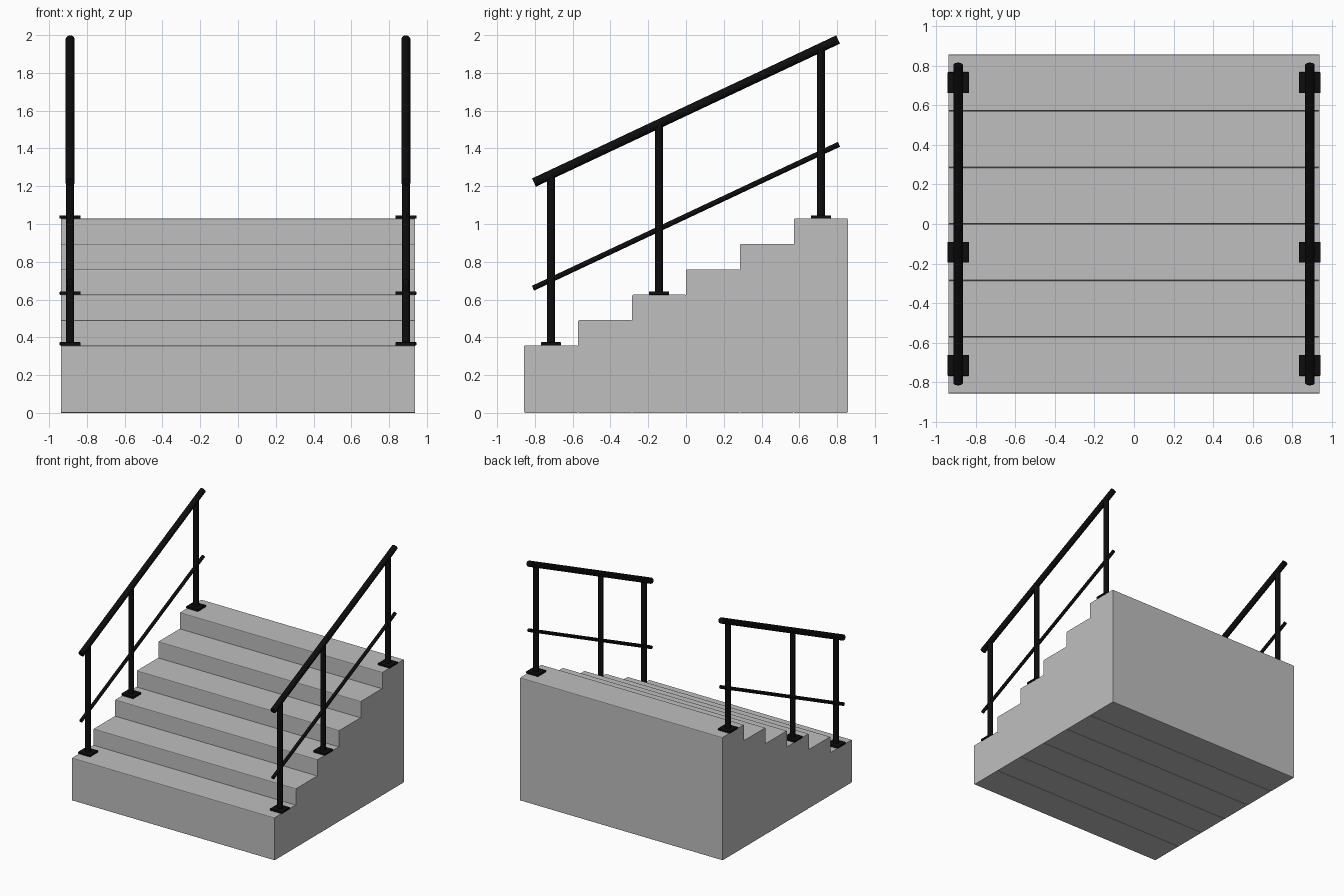
import bpy
import bmesh
from mathutils import Vector

default = bpy.data.objects.get("Cube")
if default:
    bpy.data.objects.remove(default, do_unlink=True)

STEPS = 6
TREAD = 0.2857
RISE = 0.1344
BASE = 0.357
HALF_WIDTH = 0.937
RAIL_X = 0.889
SLOPE = RISE / TREAD


def make_material(name, value, roughness):
    mat = bpy.data.materials.new(name)
    mat.use_nodes = True
    color = (value, value, value, 1)
    mat.diffuse_color = color
    shader = mat.node_tree.nodes["Principled BSDF"]
    shader.inputs["Base Color"].default_value = color
    shader.inputs["Roughness"].default_value = roughness
    return mat


concrete = make_material("concrete grey", 0.52, 0.9)
black = make_material("black metal", 0.004, 0.5)


def finish(bm, name, mat):
    mesh = bpy.data.meshes.new(name)
    bm.to_mesh(mesh)
    bm.free()
    mesh.materials.append(mat)
    obj = bpy.data.objects.new(name, mesh)
    bpy.context.collection.objects.link(obj)
    return obj


def box(name, center, size, mat, bevel, long_edges_only=False):
    bm = bmesh.new()
    bmesh.ops.create_cube(bm, size=1)
    bmesh.ops.scale(bm, vec=size, verts=bm.verts)
    bmesh.ops.translate(bm, vec=center, verts=bm.verts)
    edges = [e for e in bm.edges if not long_edges_only
             or abs(e.verts[0].co.x - e.verts[1].co.x) > size[0] / 2]
    bmesh.ops.bevel(bm, geom=edges, offset=bevel, segments=2, profile=0.5, affect='EDGES')
    return finish(bm, name, mat)


def tube(name, start, end, radius, mat):
    start, end = Vector(start), Vector(end)
    axis = end - start
    bm = bmesh.new()
    bmesh.ops.create_cone(bm, cap_ends=True, segments=20, radius1=radius,
                          radius2=radius, depth=axis.length)
    obj = finish(bm, name, mat)
    obj.rotation_mode = 'QUATERNION'
    obj.rotation_quaternion = axis.to_track_quat('Z', 'Y')
    obj.location = (start + end) / 2
    bpy.ops.object.select_all(action='DESELECT')
    obj.select_set(True)
    bpy.context.view_layer.objects.active = obj
    bpy.ops.object.shade_smooth_by_angle()
    return obj


def step_y(i):
    return (i - (STEPS - 1) / 2) * TREAD


def step_top(i):
    return BASE + i * RISE


# Solid steps, each reaching the ground, with softened long edges
for i in range(STEPS):
    top = step_top(i)
    box(f"step_{i + 1}", (0, step_y(i), top / 2), (2 * HALF_WIDTH, TREAD, top),
        concrete, 0.006, long_edges_only=True)

# Railings on both sides
for side, sign in (("left", 1), ("right", -1)):
    x = sign * RAIL_X
    for rail, mid, half, radius in (("handrail", 1.598, 0.805, 0.024),
                                    ("lower_rail", 1.041, 0.81, 0.014)):
        tube(f"{side}_{rail}", (x, -half, mid - half * SLOPE),
             (x, half, mid + half * SLOPE), radius, black)

    # Posts with square foot plates
    for place, i in (("front", 0), ("middle", 2), ("back", 5)):
        y, z = step_y(i), step_top(i)
        tube(f"{side}_{place}_post", (x, y, z), (x, y, 1.598 + y * SLOPE), 0.022, black)
        box(f"{side}_{place}_foot_plate", (x, y, z + 0.008), (0.11, 0.106, 0.018),
            black, 0.003)
